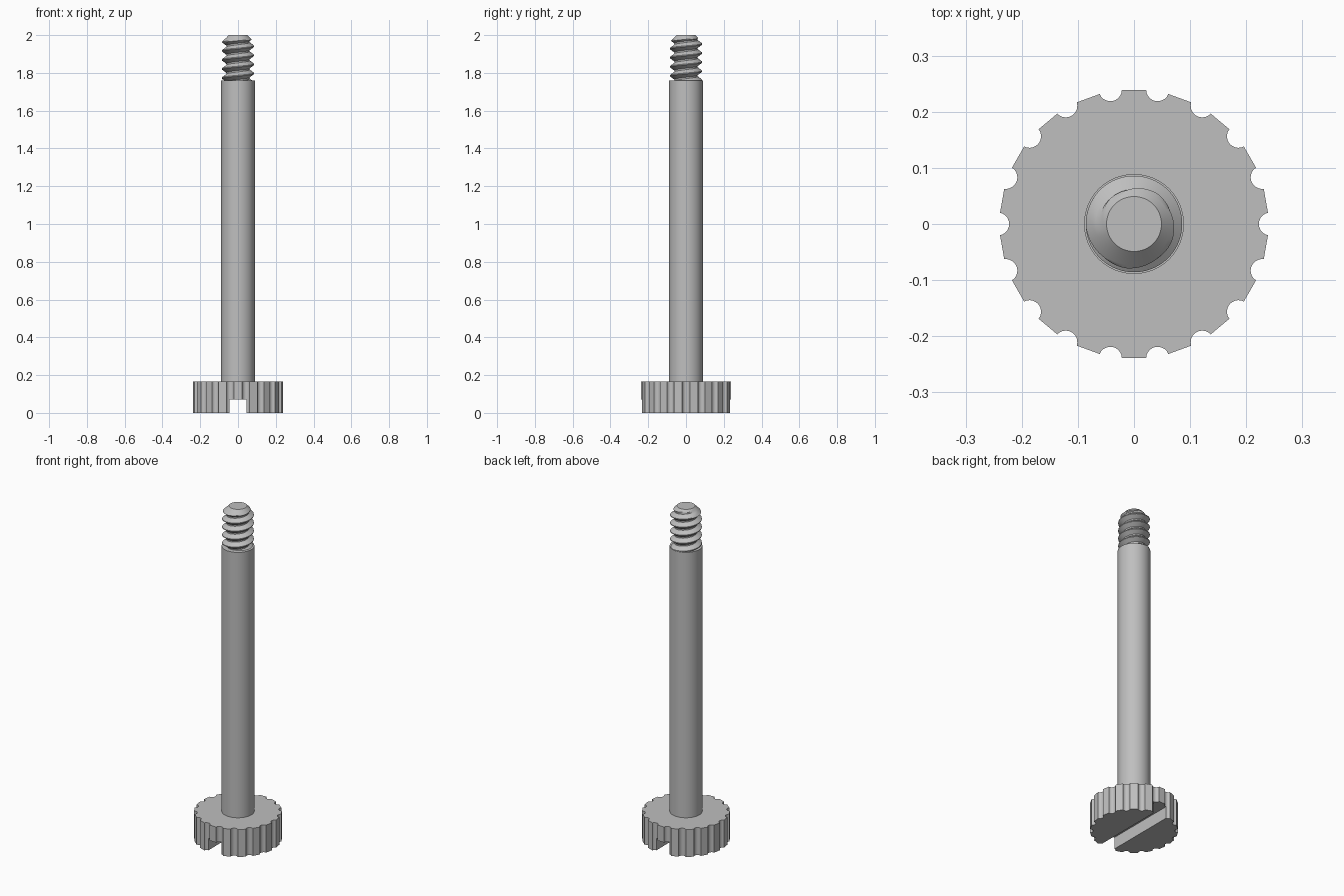
import bpy, bmesh
from math import pi, sin, cos, radians
from mathutils import Matrix, Vector

default = bpy.data.objects.get("Cube")
if default:
    bpy.data.objects.remove(default, do_unlink=True)

steel = bpy.data.materials.new("grey_steel")
steel.use_nodes = True
COLOUR = (0.52, 0.52, 0.52, 1)
steel.diffuse_color = COLOUR
steel.node_tree.nodes["Principled BSDF"].inputs["Base Color"].default_value = COLOUR

TOP, SHAFT_TOP, HEAD_TOP = 2.0, 1.76, 0.165
SHAFT_R, CREST_R, ROOT_R, TIP_R = 0.089, 0.086, 0.062, 0.049
PITCH = 0.048


def make_object(name, bm):
    bmesh.ops.recalc_face_normals(bm, faces=bm.faces)
    mesh = bpy.data.meshes.new(name)
    bm.to_mesh(mesh)
    bm.free()
    mesh.materials.append(steel)
    obj = bpy.data.objects.new(name, mesh)
    bpy.context.collection.objects.link(obj)
    return obj


def activate(obj):
    bpy.ops.object.select_all(action='DESELECT')
    obj.select_set(True)
    bpy.context.view_layer.objects.active = obj


def smooth(obj):
    activate(obj)
    bpy.ops.object.shade_smooth_by_angle(angle=radians(33))


# Head: disc with scalloped grip grooves
bm = bmesh.new()
ring = []
GROOVES, STEPS = 18, 10
for g in range(GROOVES):
    turn = Matrix.Rotation(2 * pi * g / GROOVES, 3, 'Z')
    for s in range(STEPS + 1):
        t = radians(78) * (2 * s / STEPS - 1)
        point = Vector((0.243 - 0.0205 * cos(t), 0.0205 * sin(t), 0))
        ring.append(bm.verts.new(turn @ point))
base = bm.faces.new(ring)
extruded = bmesh.ops.extrude_face_region(bm, geom=[base])
bmesh.ops.translate(bm, vec=(0, 0, HEAD_TOP),
                    verts=[v for v in extruded["geom"] if isinstance(v, bmesh.types.BMVert)])
head = make_object("knurled_head", bm)

# Screwdriver slot across the underside
bm = bmesh.new()
bmesh.ops.create_cube(bm, size=1, matrix=Matrix.Diagonal((0.088, 1, 0.144, 1)))
cutter = make_object("slot_cutter", bm)
cutter.hide_render = True
slot = head.modifiers.new("slot", 'BOOLEAN')
slot.operation = 'DIFFERENCE'
slot.solver = 'EXACT'
slot.object = cutter
activate(head)
bpy.ops.object.modifier_apply(modifier=slot.name)
bpy.data.objects.remove(cutter, do_unlink=True)
smooth(head)

# Plain shaft
bm = bmesh.new()
length = SHAFT_TOP - HEAD_TOP + 0.01
bmesh.ops.create_cone(bm, cap_ends=True, segments=64, radius1=SHAFT_R, radius2=SHAFT_R,
                      depth=length,
                      matrix=Matrix.Translation((0, 0, SHAFT_TOP - length / 2)))
smooth(make_object("shaft", bm))


# Threaded tip: right-handed V thread trimmed by a 45 degree lead-in cone
def thread_radius(angle, z):
    phase = ((z - 1.965) / PITCH - (angle - pi) / (2 * pi)) % 1
    away = min(phase, 1 - phase)                    # 0 at crest, 0.5 at root
    blend = min(max((away - 0.05) / 0.37, 0), 1)
    radius = CREST_R + (ROOT_R - CREST_R) * blend
    return min(radius, TIP_R + TOP - z)


bm = bmesh.new()
COLUMNS = 72
knots = [0, 0.05, 0.14, 0.23, 0.32, 0.42, 0.58, 0.68, 0.77, 0.86, 0.95]
offsets = [turn + k for turn in range(-7, 3) for k in knots]
columns = []
for c in range(COLUMNS + 1):
    angle = 2 * pi * c / COLUMNS
    column = []
    for k in offsets:
        z = 1.965 + PITCH * (k + (angle - pi) / (2 * pi))
        z = min(max(z, SHAFT_TOP - 0.01), TOP)
        r = thread_radius(angle, z)
        column.append(bm.verts.new((r * cos(angle), r * sin(angle), z)))
    columns.append(column)
for left, right in zip(columns, columns[1:]):
    for i in range(len(offsets) - 1):
        bm.faces.new((left[i], right[i], right[i + 1], left[i + 1]))
bmesh.ops.remove_doubles(bm, verts=bm.verts, dist=0.00002)
bmesh.ops.holes_fill(bm, edges=[e for e in bm.edges if e.is_boundary], sides=0)
smooth(make_object("threaded_tip", bm))
